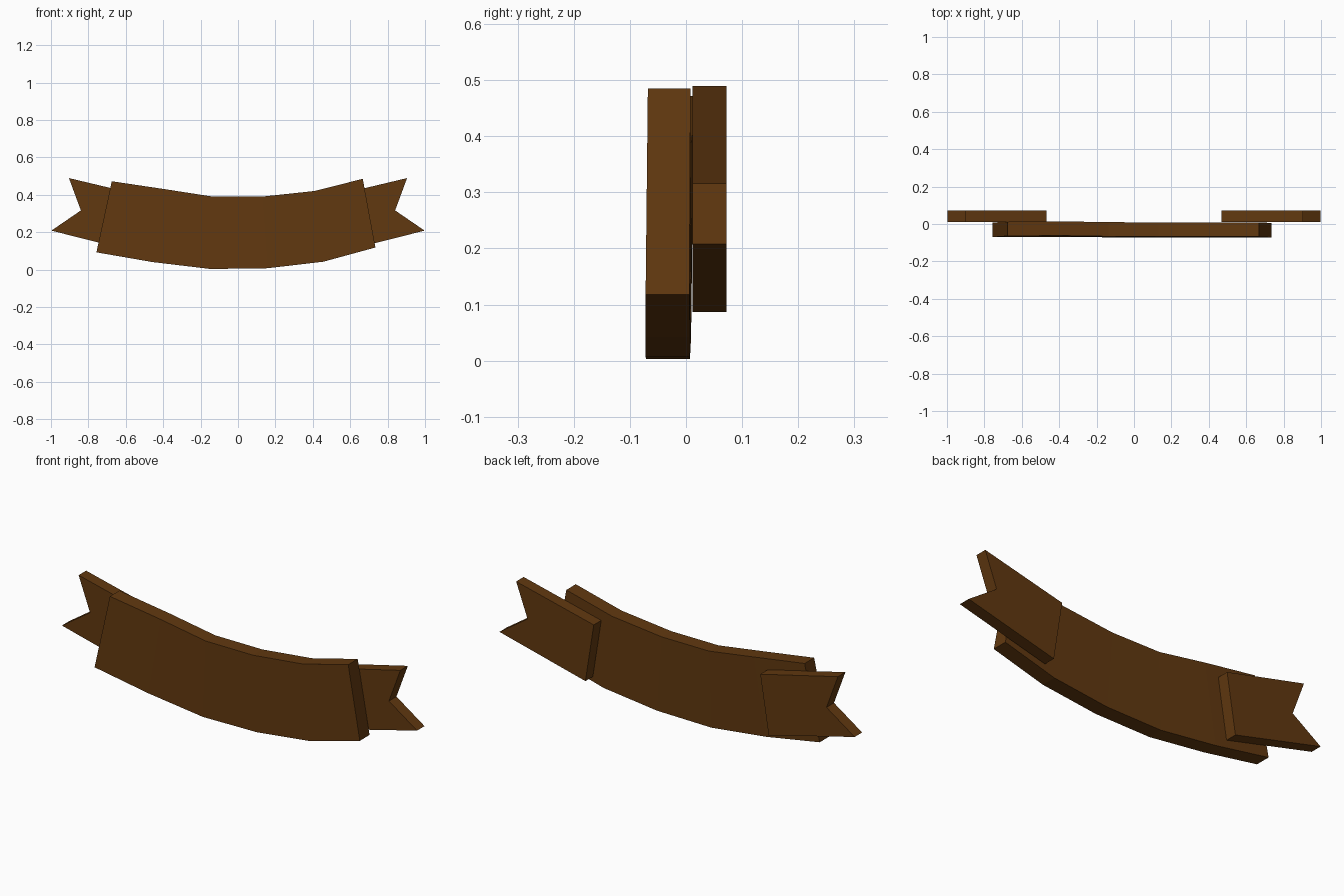
import bpy, bmesh

if "Cube" in bpy.data.objects:
    bpy.data.objects.remove(bpy.data.objects["Cube"])

wood = bpy.data.materials.new("dark brown wood")
wood.diffuse_color = (0.120, 0.040, 0.005, 1)
wood.use_nodes = True
wood.node_tree.nodes["Principled BSDF"].inputs["Base Color"].default_value = wood.diffuse_color


def make_object(name, bm):
    bmesh.ops.recalc_face_normals(bm, faces=bm.faces)
    mesh = bpy.data.meshes.new(name)
    bm.to_mesh(mesh)
    bm.free()
    mesh.materials.append(wood)
    obj = bpy.data.objects.new(name, mesh)
    bpy.context.collection.objects.link(obj)


# Curved centre board: (top x, top z, bottom x, bottom z, depth shift) per station
stations = [
    (-0.675, 0.472, -0.757, 0.092, 0.004),
    (-0.393, 0.430, -0.457, 0.040, 0.006),
    (-0.136, 0.390, -0.147, 0.003, 0.002),
    (0.130, 0.390, 0.158, 0.007, 0.000),
    (0.410, 0.420, 0.457, 0.042, 0.000),
    (0.667, 0.485, 0.735, 0.118, 0.000),
]
bm = bmesh.new()
rings = []
for tx, tz, bx, bz, s in stations:
    rings.append([bm.verts.new(p) for p in (
        (tx, -0.068 + s, tz), (tx, 0.008 + s, tz),
        (bx, 0.006 + s / 2, bz), (bx, -0.072 + s / 2, bz))])
for a, b in zip(rings, rings[1:]):
    for i in range(4):
        j = (i + 1) % 4
        bm.faces.new((a[i], a[j], b[j], b[i]))
bm.faces.new(rings[0])
bm.faces.new(rings[-1])
make_object("banner_board", bm)

# Swallow-tailed end pieces sitting behind the board, mirrored left and right
tail = [(0.468, 0.385), (0.904, 0.489), (0.840, 0.316), (0.998, 0.208), (0.515, 0.087)]
for name, side in (("left_tail", -1), ("right_tail", 1)):
    bm = bmesh.new()
    front = bm.faces.new([bm.verts.new((side * x, 0.012, z)) for x, z in tail])
    ext = bmesh.ops.extrude_face_region(bm, geom=[front], use_keep_orig=True)
    moved = [v for v in ext["geom"] if isinstance(v, bmesh.types.BMVert)]
    bmesh.ops.translate(bm, verts=moved, vec=(0, 0.060, 0))
    make_object(name, bm)
